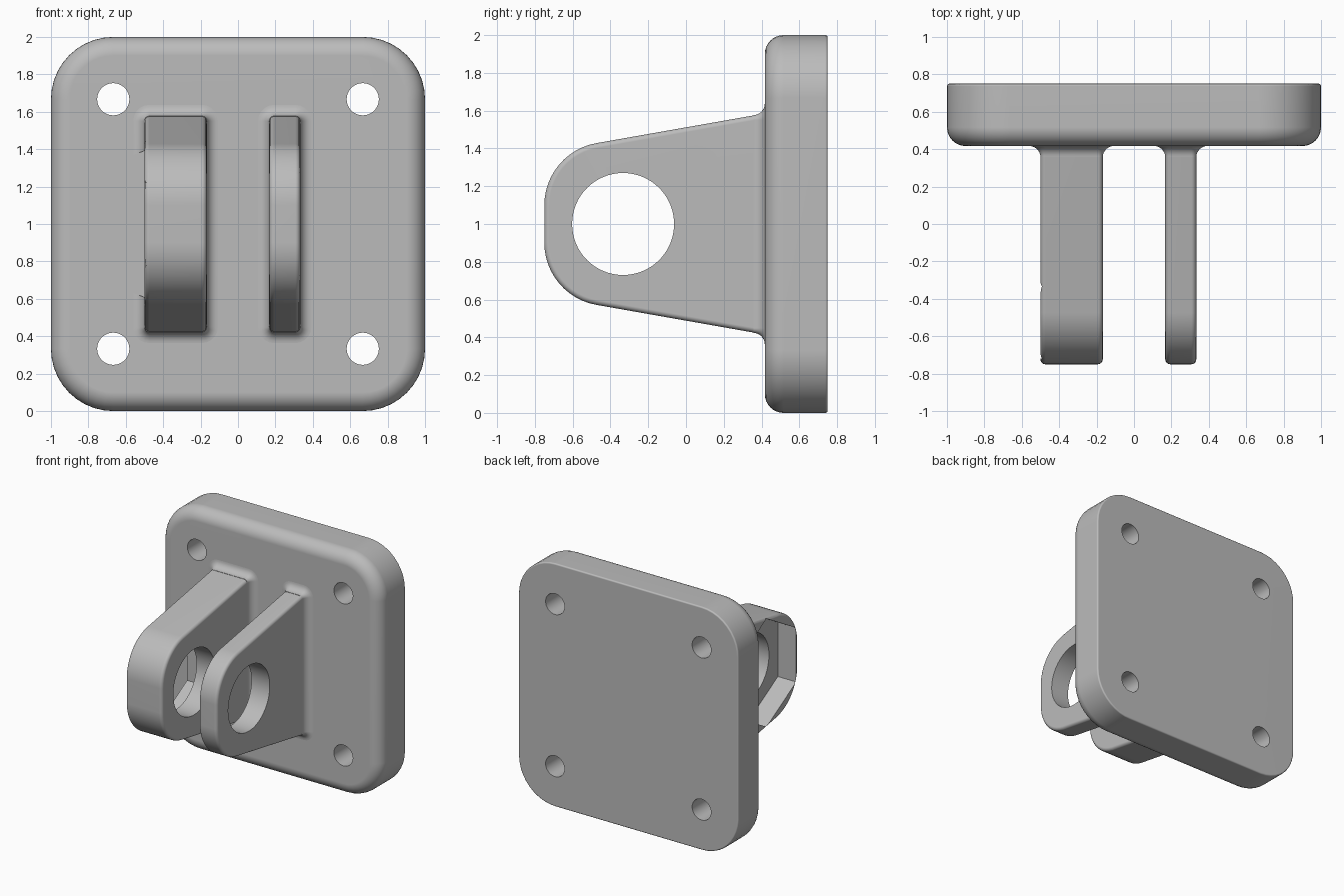
import bpy, bmesh, math
from mathutils import Matrix, Vector

cube = bpy.data.objects.get("Cube")
if cube:
    bpy.data.objects.remove(cube, do_unlink=True)

grey = bpy.data.materials.new("plain_grey")
grey.use_nodes = True
grey.diffuse_color = (0.5, 0.5, 0.5, 1)
grey.node_tree.nodes["Principled BSDF"].inputs["Base Color"].default_value = (0.5, 0.5, 0.5, 1)

PLATE_FRONT, PLATE_BACK = 0.417, 0.75
PIN_Y, PIN_Z = -0.333, 1.0


def loft(name, rings):
    """Closed solid skinned through rings of equal length."""
    bm = bmesh.new()
    loops = [[bm.verts.new(p) for p in ring] for ring in rings]
    n = len(loops[0])
    for a, b in zip(loops, loops[1:]):
        for i in range(n):
            j = (i + 1) % n
            bm.faces.new((a[i], a[j], b[j], b[i]))
    bm.faces.new(loops[0])
    bm.faces.new(loops[-1])
    bmesh.ops.recalc_face_normals(bm, faces=bm.faces)
    mesh = bpy.data.meshes.new(name)
    bm.to_mesh(mesh)
    bm.free()
    mesh.materials.append(grey)
    ob = bpy.data.objects.new(name, mesh)
    bpy.context.collection.objects.link(ob)
    return ob


def rounded_rect(cx, half_w, half_h, r, y, steps=10):
    ring = []
    for k, (sx, sz) in enumerate(((1, 1), (-1, 1), (-1, -1), (1, -1))):
        for i in range(steps + 1):
            a = math.pi / 2 * (k + i / steps)
            ring.append((cx + sx * (half_w - r) + r * math.cos(a), y,
                         1 + sz * (half_h - r) + r * math.sin(a)))
    return ring


def prism(name, radius, sides, centre, depth, axis, turn=0):
    """Cutter prism along the x or y axis."""
    def ring(d):
        pts = []
        for i in range(sides):
            a = turn + math.tau * i / sides
            u, v = radius * math.cos(a), radius * math.sin(a)
            offset = (d, u, v) if axis == "x" else (u, d, v)
            pts.append(Vector(centre) + Vector(offset))
        return pts
    return loft(name, [ring(-depth / 2), ring(depth / 2)])


def activate(ob):
    bpy.ops.object.select_all(action="DESELECT")
    ob.select_set(True)
    bpy.context.view_layer.objects.active = ob


def cut(ob, cutter):
    cutter.hide_render = True
    mod = ob.modifiers.new("cut", "BOOLEAN")
    mod.object, mod.operation, mod.solver = cutter, "DIFFERENCE", "EXACT"
    activate(ob)
    bpy.ops.object.modifier_apply(modifier=mod.name)
    bpy.data.objects.remove(cutter, do_unlink=True)


def finish(ob):
    activate(ob)
    bpy.ops.object.shade_smooth_by_angle(angle=math.radians(35))
    mod = ob.modifiers.new("even_shading", "WEIGHTED_NORMAL")
    mod.keep_sharp = True


# Base plate: large round on the front edge, tiny round on the back
rings = []
for i in range(9):
    t = math.pi / 2 * i / 8
    inset = 0.1 * (1 - math.sin(t))
    rings.append(rounded_rect(0, 1 - inset, 1 - inset, 0.333 - inset,
                              PLATE_FRONT + 0.1 * (1 - math.cos(t))))
for i in range(4):
    t = math.pi / 2 * i / 3
    inset = 0.012 * (1 - math.cos(t))
    rings.append(rounded_rect(0, 1 - inset, 1 - inset, 0.333 - inset,
                              PLATE_BACK - 0.012 * (1 - math.sin(t))))
plate = loft("base_plate", rings)
for sx in (-1, 1):
    for sz in (-1, 1):
        cut(plate, prism("screw_hole", 0.086, 40, (sx * 0.667, 0.6, 1 + sz * 0.667), 1, "y"))
finish(plate)


# Lug side profile: tapered arm with two rounded tip corners
def lug_profile(x):
    slope = math.radians(10)
    top = []
    for i in range(13):
        a = math.pi / 2 + slope + (math.pi / 2 - slope) * i / 12
        top.append((-0.417 + 0.333 * math.cos(a), 0.1 + 0.333 * math.sin(a)))
    y, z = top[0]
    top.insert(0, (0.47, z + (0.47 - y) * math.tan(slope)))
    return ([(x, y, 1 + z) for y, z in top]
            + [(x, y, 1 - z) for y, z in reversed(top)])


def make_lug(name, x0, x1):
    lug = loft(name, [lug_profile(x0), lug_profile(x1)])
    mod = lug.modifiers.new("soft_edges", "BEVEL")
    mod.width, mod.segments = 0.026, 4
    mod.limit_method, mod.angle_limit = "ANGLE", math.radians(60)
    activate(lug)
    bpy.ops.object.modifier_apply(modifier=mod.name)
    cut(lug, prism("pin_hole", 0.27, 64, ((x0 + x1) / 2, PIN_Y, PIN_Z), 1.0, "x"))

    # Root fillet flaring into the plate
    r, skirt = 0.06, []
    for i in range(9):
        t = math.pi / 2 * i / 8
        grow = r * (1 - math.cos(t))
        skirt.append(rounded_rect((x0 + x1) / 2, (x1 - x0) / 2 + grow, 0.577 + grow,
                                  0.026 + grow, PLATE_FRONT - r * (1 - math.sin(t)), 5))
    return lug, loft(name + "_fillet", skirt)


thick, thick_fillet = make_lug("thick_lug", -0.5, -0.167)
thin, thin_fillet = make_lug("thin_lug", 0.167, 0.333)

# Hexagonal nut pocket in the outer face of the thick lug
cut(thick, prism("nut_pocket", 0.445, 6, (-0.533, PIN_Y, PIN_Z), 0.4, "x", math.pi / 6))

# Clearance through the outer fillet, level with the pocket
cut(thick_fillet, loft("clearance", [
    [(x, y, 1 + s * (0.35 if x < -0.6 else 0.39)) for x, s in
     ((-0.62, -1), (-0.501, -1), (-0.501, 1), (-0.62, 1))] for y in (0.2, 0.5)]))

for part in (thick, thick_fillet, thin, thin_fillet):
    finish(part)
